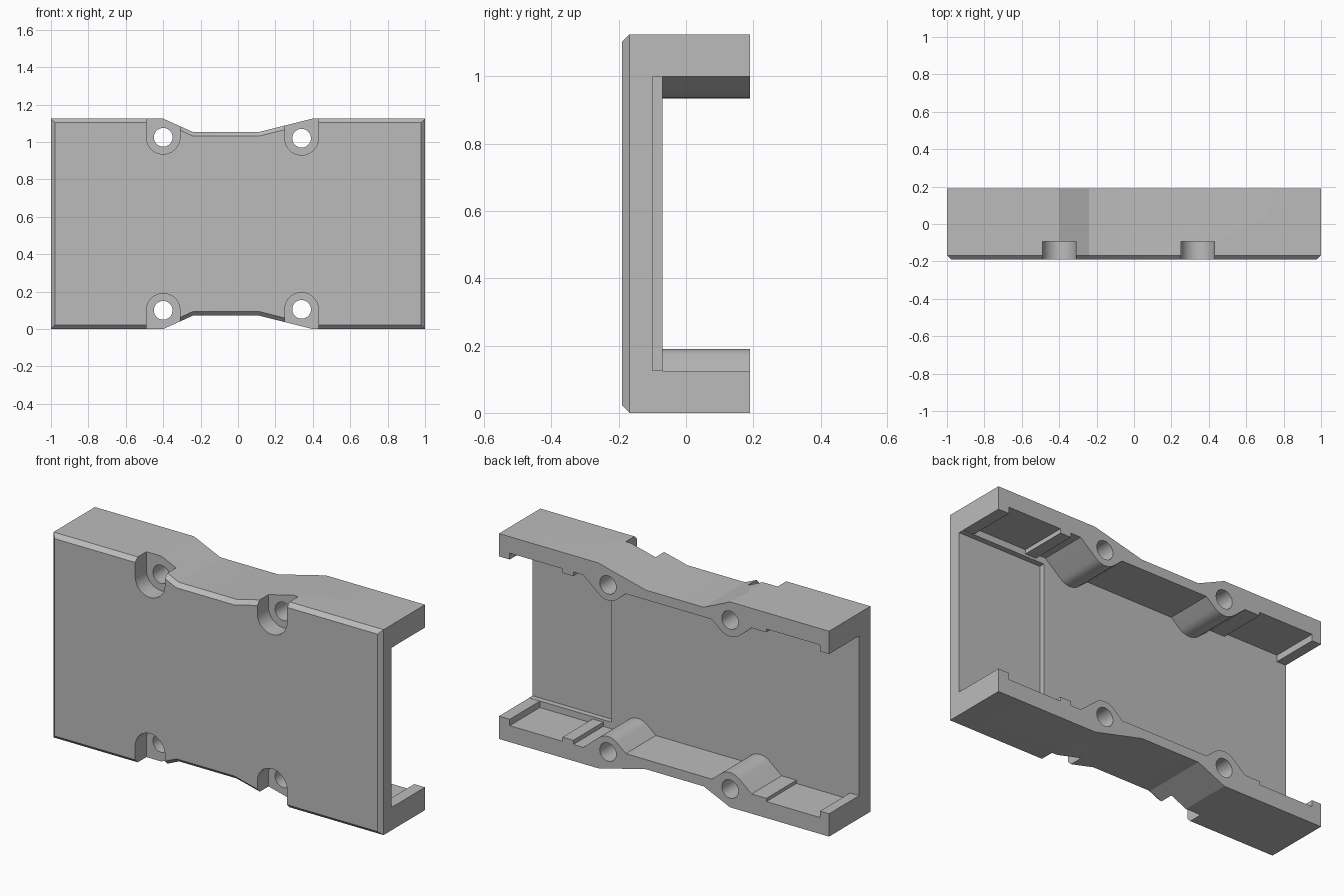
import bpy, bmesh, math

cube = bpy.data.objects.get("Cube")
if cube:
    bpy.data.objects.remove(cube, do_unlink=True)

H = 1.125            # overall height
FRONT, BACK = -0.19, 0.19
BEVEL = 0.022
HOLES = [(-0.40, 0.10), (0.34, 0.105)]

grey = bpy.data.materials.new("plain grey")
grey.use_nodes = True
grey.diffuse_color = (0.5, 0.5, 0.5, 1)
grey.node_tree.nodes["Principled BSDF"].inputs["Base Color"].default_value = (0.5, 0.5, 0.5, 1)


def loft(name, rings):
    """Closed solid through matching rings of points."""
    bm = bmesh.new()
    loops = [[bm.verts.new(p) for p in ring] for ring in rings]
    n = len(loops[0])
    for a, b in zip(loops, loops[1:]):
        for i in range(n):
            bm.faces.new((a[i], a[(i + 1) % n], b[(i + 1) % n], b[i]))
    bm.faces.new(loops[0])
    bm.faces.new(loops[-1])
    bmesh.ops.recalc_face_normals(bm, faces=bm.faces)
    mesh = bpy.data.meshes.new(name)
    bm.to_mesh(mesh)
    bm.free()
    mesh.materials.append(grey)
    obj = bpy.data.objects.new(name, mesh)
    bpy.context.collection.objects.link(obj)
    return obj


def prism(name, profile, y0, y1):
    return loft(name, [[(x, y, z) for x, z in profile] for y in (y0, y1)])


def arc(cx, cz, r, start, end, steps):
    angles = [math.radians(start + (end - start) * i / steps) for i in range(steps + 1)]
    return [(cx + r * math.cos(a), cz + r * math.sin(a)) for a in angles]


def both_halves(lower):
    """Lower edge profile followed by its mirror image at the top."""
    return lower + [(x, H - z) for x, z in reversed(lower)]


# Waisted outer body with a bevelled front rim
outline = both_halves([(-1, 0), (-0.4, 0), (-0.24, 0.072), (0.11, 0.072), (0.4, 0), (1, 0)])
rim = [(x - math.copysign(BEVEL, x) * (abs(x) == 1), z + (BEVEL if z < H / 2 else -BEVEL))
       for x, z in outline]
body = loft("channel_cover", [[(x, BACK, z) for x, z in outline],
                              [(x, FRONT + BEVEL, z) for x, z in outline],
                              [(x, FRONT, z) for x, z in rim]])


def boss(cx, cz, left_level, right_level):
    """Rounded screw boss with tangent flanks, from left to right."""
    r, tilt = 0.19 - cz, math.radians(50)
    dx, top = r * math.cos(tilt), cz + r * math.sin(tilt)
    run = math.tan(tilt)
    left = (cx - dx - (top - left_level) * run, left_level)
    right = (cx + dx + (top - right_level) * run, right_level)
    return [left] + arc(cx, cz, r, 130, 50, 10) + [right]


# Inner rail profile: end lips, pockets, ribs and bosses
POCKET, LIP, WAIST = 0.09, 0.125, 0.125
inner = [(-1.1, LIP), (-0.945, LIP), (-0.945, POCKET), (-0.62, POCKET), (-0.62, 0.108)]
inner += boss(*HOLES[0], 0.108, WAIST)
inner += boss(*HOLES[1], WAIST, POCKET)
inner += [(0.55, POCKET), (0.55, 0.113), (0.615, 0.113), (0.615, POCKET),
          (0.935, POCKET), (0.935, LIP), (1.1, LIP)]
cutters = [prism("cavity_cutter", both_halves(inner), -0.07, 0.3)]

# Shallow floor recess at the left end
recess = both_halves([(0.5, LIP + 0.001), (1.1, LIP + 0.001)])
cutters.append(prism("recess_cutter", recess, -0.10, 0))

# Screw holes and open-sided counterbores
for cx, cz in HOLES:
    hole = arc(cx, cz, 0.05, 0, 348.75, 31)
    slot = arc(cx, cz, 0.09, 0, 180, 18) + [(cx - 0.09, -0.2), (cx + 0.09, -0.2)]
    for flip in (False, True):
        for label, shape, y1 in (("hole", hole, 0.4), ("counterbore", slot, -0.093)):
            points = [(x, H - z) for x, z in shape] if flip else shape
            cutters.append(prism(label + "_cutter", points, -0.4, y1))

for cutter in cutters:
    cutter.hide_render = True
    mod = body.modifiers.new(cutter.name, "BOOLEAN")
    mod.operation, mod.solver, mod.object = "DIFFERENCE", "EXACT", cutter

# Bake the cuts and remove the cutters
bpy.context.view_layer.update()
evaluated = body.evaluated_get(bpy.context.evaluated_depsgraph_get())
baked = bpy.data.meshes.new_from_object(evaluated)
body.modifiers.clear()
body.data = baked
for cutter in cutters:
    bpy.data.objects.remove(cutter, do_unlink=True)

# Smooth the round surfaces, keep edges sharp
bpy.ops.object.select_all(action="DESELECT")
body.select_set(True)
bpy.context.view_layer.objects.active = body
bpy.ops.object.shade_smooth_by_angle(angle=math.radians(20))
